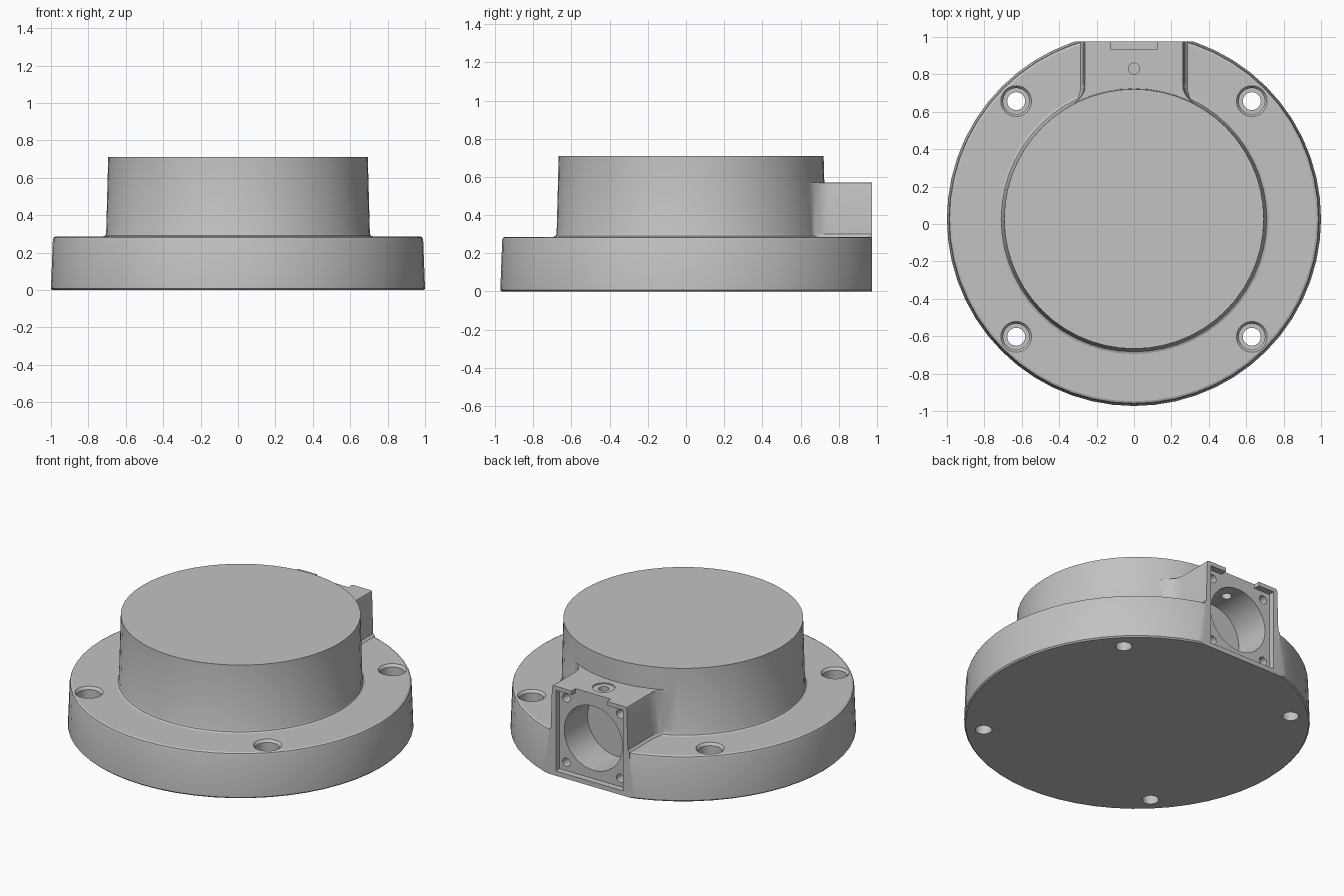
import bpy, bmesh, math
from mathutils import Matrix, Vector

cube = bpy.data.objects.get("Cube")
if cube:
    bpy.data.objects.remove(cube, do_unlink=True)

CY = 0.027      # centre of the round parts in y
BACK = 0.975    # flat rear face
SEGS = 56

grey = bpy.data.materials.new("light grey")
grey.use_nodes = True
colour = (0.54, 0.54, 0.54, 1)
grey.diffuse_color = colour
grey.node_tree.nodes["Principled BSDF"].inputs["Base Color"].default_value = colour


def make(name, bm):
    bmesh.ops.recalc_face_normals(bm, faces=bm.faces)
    mesh = bpy.data.meshes.new(name)
    bm.to_mesh(mesh)
    bm.free()
    mesh.materials.append(grey)
    obj = bpy.data.objects.new(name, mesh)
    bpy.context.collection.objects.link(obj)
    return obj


def loft(name, rings):
    """Closed solid through a stack of equal-length rings."""
    bm = bmesh.new()
    loops = [[bm.verts.new(p) for p in ring] for ring in rings]
    n = len(loops[0])
    for a, b in zip(loops, loops[1:]):
        for i in range(n):
            j = (i + 1) % n
            bm.faces.new((a[i], a[j], b[j], b[i]))
    bm.faces.new(loops[0])
    bm.faces.new(loops[-1])
    return make(name, bm)


def lathe(name, profile, centre, segs, axis="Z"):
    """Turned solid from (radius, distance along axis) pairs."""
    turn = Matrix.Rotation(-math.pi / 2, 3, "X") if axis == "Y" else Matrix.Identity(3)
    rings = []
    for r, h in profile:
        angles = [2 * math.pi * i / segs for i in range(segs)]
        rings.append([Vector(centre) + turn @ Vector((r * math.cos(a), r * math.sin(a), h))
                      for a in angles])
    return loft(name, rings)


def box(name, lo, hi):
    return loft(name, [[(lo[0], lo[1], z), (hi[0], lo[1], z), (hi[0], hi[1], z), (lo[0], hi[1], z)]
                       for z in (lo[2], hi[2])])


def combine(target, tool, operation):
    mod = target.modifiers.new("combine", "BOOLEAN")
    mod.operation = operation
    mod.solver = "EXACT"
    mod.object = tool
    bpy.context.view_layer.objects.active = target
    bpy.ops.object.modifier_apply(modifier=mod.name)
    bpy.data.objects.remove(tool, do_unlink=True)


# Flange and drum, turned as one body with a rounded rim and root fillet
housing = lathe("flanged_housing", [
    (0.992, 0), (1.0, 0.008), (0.99, 0.27), (0.986, 0.281), (0.975, 0.286),
    (0.722, 0.286), (0.71, 0.291), (0.705, 0.303), (0.694, 0.71)], (0, CY, 0), SEGS)


def outlet_ring(z, half, blend):
    """Plan outline of the outlet: straight cheeks blending into the drum."""
    drum = 0.697
    cx = half + blend
    cy = math.sqrt((drum + blend) ** 2 - cx ** 2)
    end = math.atan2(-cy, -cx) + 2 * math.pi
    side = [(half, 1.1)]
    for i in range(9):
        a = math.pi + (end - math.pi) * i / 8
        side.append((cx + blend * math.cos(a), cy + CY + blend * math.sin(a)))
    side.append((0.25, 0.45))
    return [(x, y, z) for x, y in side] + [(-x, y, z) for x, y in reversed(side)]


# Rear outlet block with drafted sides and softened top edge
outlet = loft("outlet", [
    outlet_ring(0.2, 0.285, 0.112), outlet_ring(0.286, 0.285, 0.112),
    outlet_ring(0.30, 0.272, 0.124), outlet_ring(0.558, 0.264, 0.13),
    outlet_ring(0.567, 0.261, 0.133), outlet_ring(0.571, 0.253, 0.14)])
combine(housing, outlet, "UNION")

# Flat rear face
combine(housing, box("rear_cut", (-2, BACK, -1), (2, 2, 2)), "DIFFERENCE")

# Four counterbored mounting holes
for sx in (-1, 1):
    for sy in (-1, 1):
        hole = lathe("mounting_hole", [
            (0.048, -0.1), (0.048, 0.12), (0.07, 0.12), (0.07, 0.27), (0.084, 0.288), (0.084, 0.35)],
            (sx * 0.63, CY + sy * 0.63, 0), 24)
        combine(housing, hole, "DIFFERENCE")

# Square recess in the rear face, with a notch through its top lip
floor = BACK - 0.04
combine(housing, box("rear_recess", (-0.237, floor, 0.03), (0.237, 1.2, 0.545)), "DIFFERENCE")
combine(housing, box("lip_notch", (-0.125, floor, 0.5), (0.125, 1.2, 0.7)), "DIFFERENCE")

# Main bore and its four corner screw holes
mid = 0.288
combine(housing, lathe("bore", [(0.205, 0.70), (0.205, 1.1)], (0, 0, mid), 40, "Y"), "DIFFERENCE")
for sx in (-1, 1):
    for sz in (-1, 1):
        screw = lathe("screw_hole", [(0.027, 0.82), (0.027, 1.1)],
                      (sx * 0.19, 0, mid + sz * 0.205), 16, "Y")
        combine(housing, screw, "DIFFERENCE")

# Small vertical port into the bore, with a shallow seat
port = lathe("top_port", [(0.03, 0.35), (0.03, 0.563), (0.066, 0.563), (0.066, 0.65)],
             (0, 0.83, 0), 24)
combine(housing, port, "DIFFERENCE")

# Smooth round walls, crisp edges
bpy.ops.object.select_all(action="DESELECT")
housing.select_set(True)
bpy.context.view_layer.objects.active = housing
bpy.ops.object.shade_smooth_by_angle(angle=math.radians(22))
